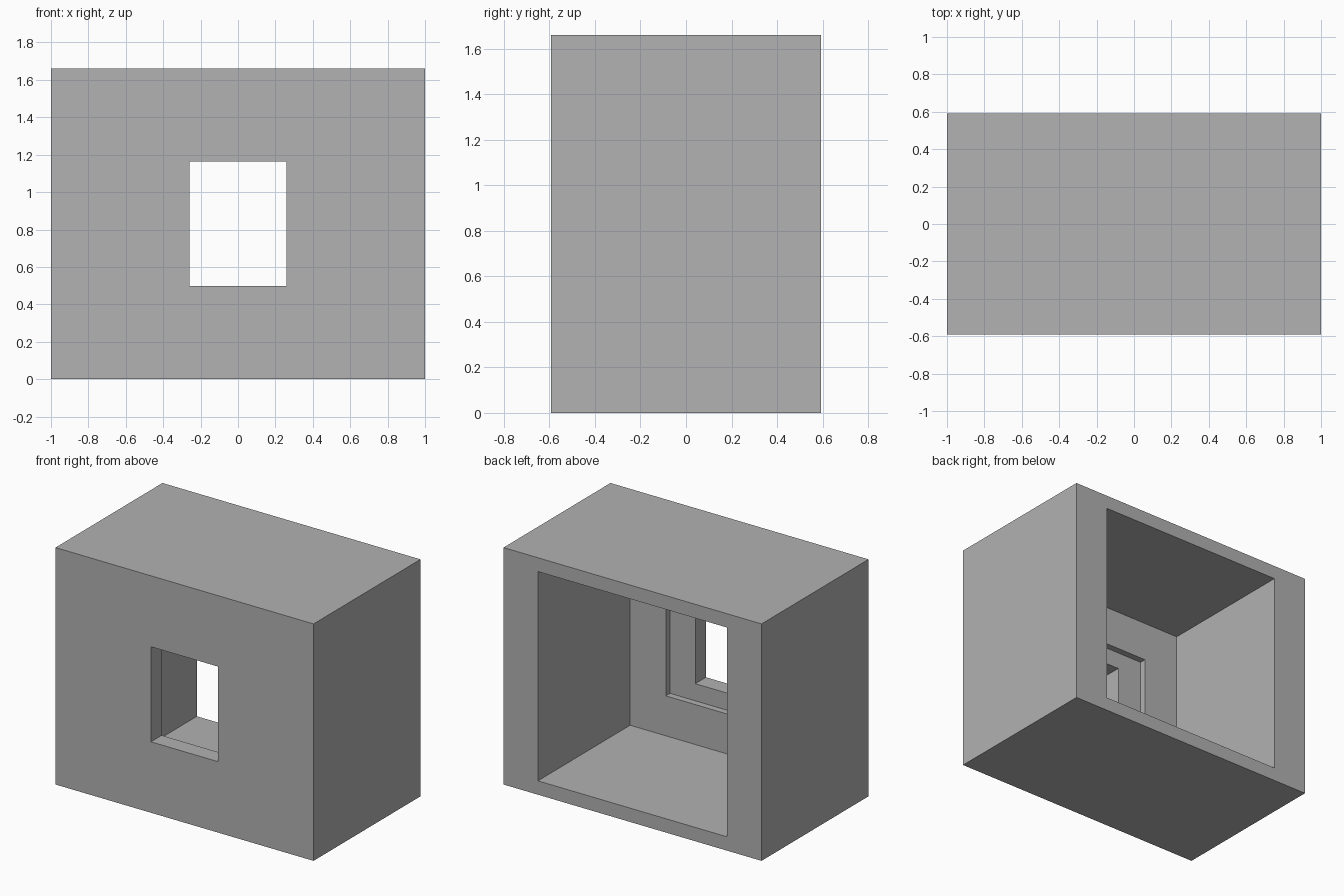
import bpy
import bmesh

cube = bpy.data.objects.get("Cube")
if cube:
    bpy.data.objects.remove(cube, do_unlink=True)

# Plain grey material
grey = bpy.data.materials.new("plain_grey")
grey.use_nodes = True
colour = (0.445, 0.445, 0.445, 1)
grey.diffuse_color = colour
grey.node_tree.nodes["Principled BSDF"].inputs["Base Color"].default_value = colour

# Half sizes and depths of the stepped shell
MID_Z = 0.83
FRONT, REBATE, WALL, BACK = -0.592, -0.474, -0.428, 0.592
OUTER = (1.0, 0.83)
ROOM = (0.733, 0.733)
FRAME = (0.456, 0.453)
WINDOW = (0.26, 0.333)

# Rectangular rings in order: around the outside, then inwards through the back
rings = [
    (OUTER, FRONT), (OUTER, BACK),
    (ROOM, BACK), (ROOM, WALL),
    (FRAME, WALL), (FRAME, REBATE),
    (WINDOW, REBATE), (WINDOW, FRONT),
]

bm = bmesh.new()
loops = []
for (hx, hz), y in rings:
    corners = ((-hx, -hz), (hx, -hz), (hx, hz), (-hx, hz))
    loops.append([bm.verts.new((x, y, MID_Z + z)) for x, z in corners])

# Join each ring to the next; the last closes the front face around the window
for i, ring in enumerate(loops):
    following = loops[(i + 1) % len(loops)]
    for k in range(4):
        n = (k + 1) % 4
        bm.faces.new((ring[k], ring[n], following[n], following[k]))
bmesh.ops.recalc_face_normals(bm, faces=bm.faces[:])

mesh = bpy.data.meshes.new("room_shell_with_window")
bm.to_mesh(mesh)
bm.free()
mesh.materials.append(grey)
shell = bpy.data.objects.new("room_shell_with_window", mesh)
bpy.context.collection.objects.link(shell)
